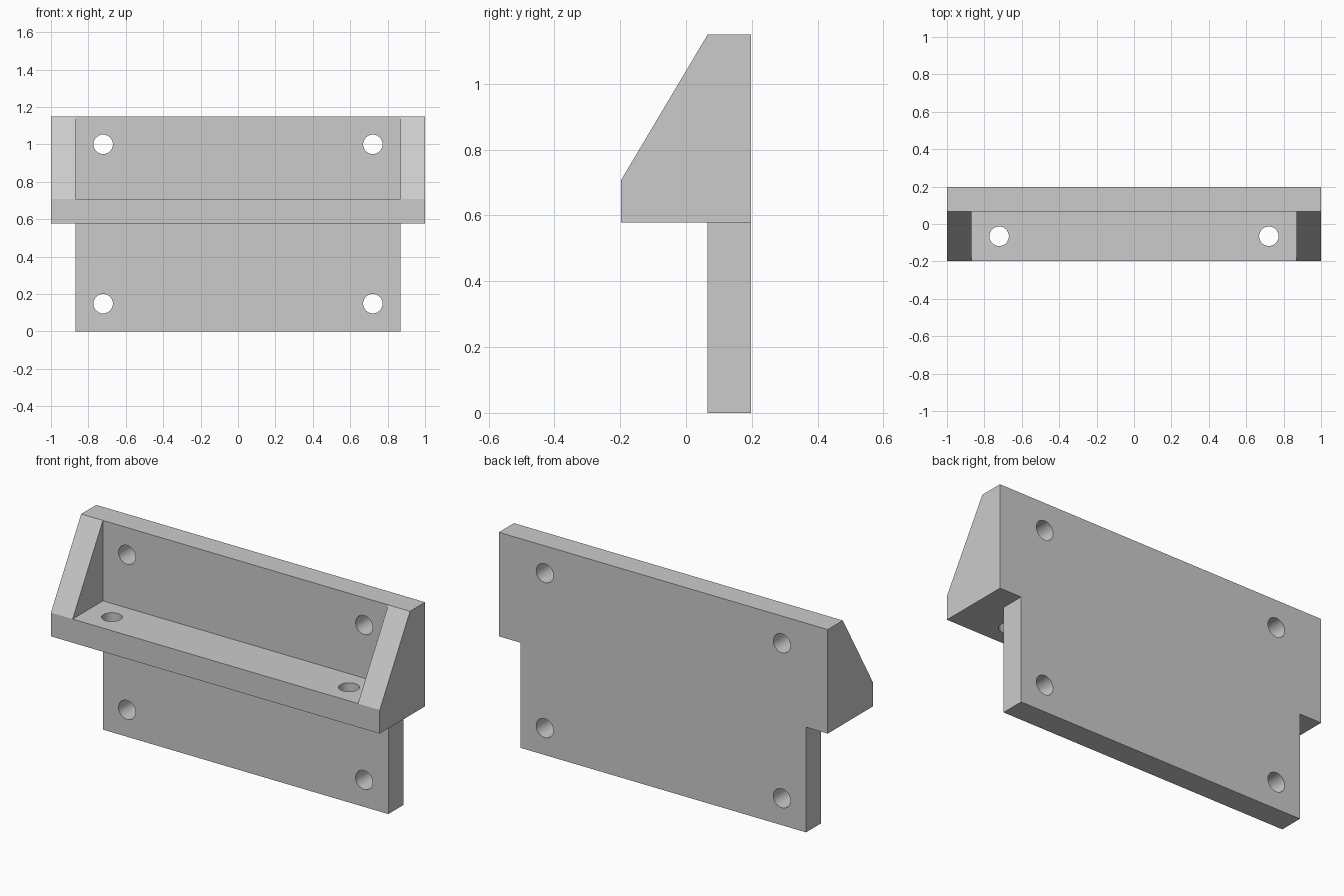
import bpy
import bmesh
import math
from mathutils import Matrix, Vector

if "Cube" in bpy.data.objects:
    bpy.data.objects.remove(bpy.data.objects["Cube"], do_unlink=True)

# Main dimensions
HALF_W, PLATE_HALF = 1.0, 0.868
FRONT, PLATE_FRONT, BACK = -0.197, 0.066, 0.197
SHELF_LOW, SHELF_TOP, TOP = 0.578, 0.708, 1.15
HOLE_R, HOLE_X = 0.052, 0.721

grey = bpy.data.materials.new("plain grey")
grey.use_nodes = True
colour = (0.6, 0.6, 0.6, 1)
grey.diffuse_color = colour
grey.node_tree.nodes["Principled BSDF"].inputs["Base Color"].default_value = colour


def make_object(name, bm):
    bmesh.ops.recalc_face_normals(bm, faces=bm.faces[:])
    mesh = bpy.data.meshes.new(name)
    bm.to_mesh(mesh)
    bm.free()
    mesh.materials.append(grey)
    obj = bpy.data.objects.new(name, mesh)
    bpy.context.collection.objects.link(obj)
    return obj


def add_box(bm, low, high):
    low, high = Vector(low), Vector(high)
    place = Matrix.Translation((low + high) / 2) @ Matrix.Diagonal((*(high - low), 1))
    bmesh.ops.create_cube(bm, size=1, matrix=place)


def add_pin(bm, centre, depth, turn):
    place = Matrix.Translation(centre) @ Matrix.Rotation(turn, 4, "X")
    bmesh.ops.create_cone(bm, cap_ends=True, segments=48, radius1=HOLE_R,
                          radius2=HOLE_R, depth=depth, matrix=place)


# Side profile swept across the full width
bm = bmesh.new()
profile = [(FRONT, SHELF_LOW), (FRONT, SHELF_TOP), (PLATE_FRONT, TOP), (BACK, TOP),
           (BACK, 0), (PLATE_FRONT, 0), (PLATE_FRONT, SHELF_LOW)]
face = bm.faces.new([bm.verts.new((-HALF_W, y, z)) for y, z in profile])
swept = bmesh.ops.extrude_face_region(bm, geom=[face])
bmesh.ops.translate(bm, vec=(2 * HALF_W, 0, 0),
                    verts=[v for v in swept["geom"] if isinstance(v, bmesh.types.BMVert)])
bracket = make_object("wall_bracket", bm)

# Pocket between the gussets, and the narrower lower plate
bm = bmesh.new()
add_box(bm, (-PLATE_HALF, -1, SHELF_TOP), (PLATE_HALF, PLATE_FRONT, 2))
for low, high in ((-2, -PLATE_HALF), (PLATE_HALF, 2)):
    add_box(bm, (low, -1, -1), (high, 1, SHELF_LOW))
pocket_cutter = make_object("pocket_cutter", bm)

# Screw holes through the plate and the shelf
bm = bmesh.new()
for x in (-HOLE_X, HOLE_X):
    for z in (0.148, 1.0):
        add_pin(bm, (x, (PLATE_FRONT + BACK) / 2, z), 0.24, math.pi / 2)
    add_pin(bm, (x, (FRONT + PLATE_FRONT) / 2, (SHELF_LOW + SHELF_TOP) / 2), 0.24, 0)
hole_cutter = make_object("hole_cutter", bm)

bpy.context.view_layer.objects.active = bracket
bracket.select_set(True)
for cutter in (pocket_cutter, hole_cutter):
    cut = bracket.modifiers.new(cutter.name, "BOOLEAN")
    cut.operation = "DIFFERENCE"
    cut.solver = "EXACT"
    cut.object = cutter
    bpy.ops.object.modifier_apply(modifier=cut.name)
    bpy.data.objects.remove(cutter, do_unlink=True)

# Round hole walls, crisp outer edges
bpy.ops.object.shade_smooth_by_angle(angle=math.radians(25))
